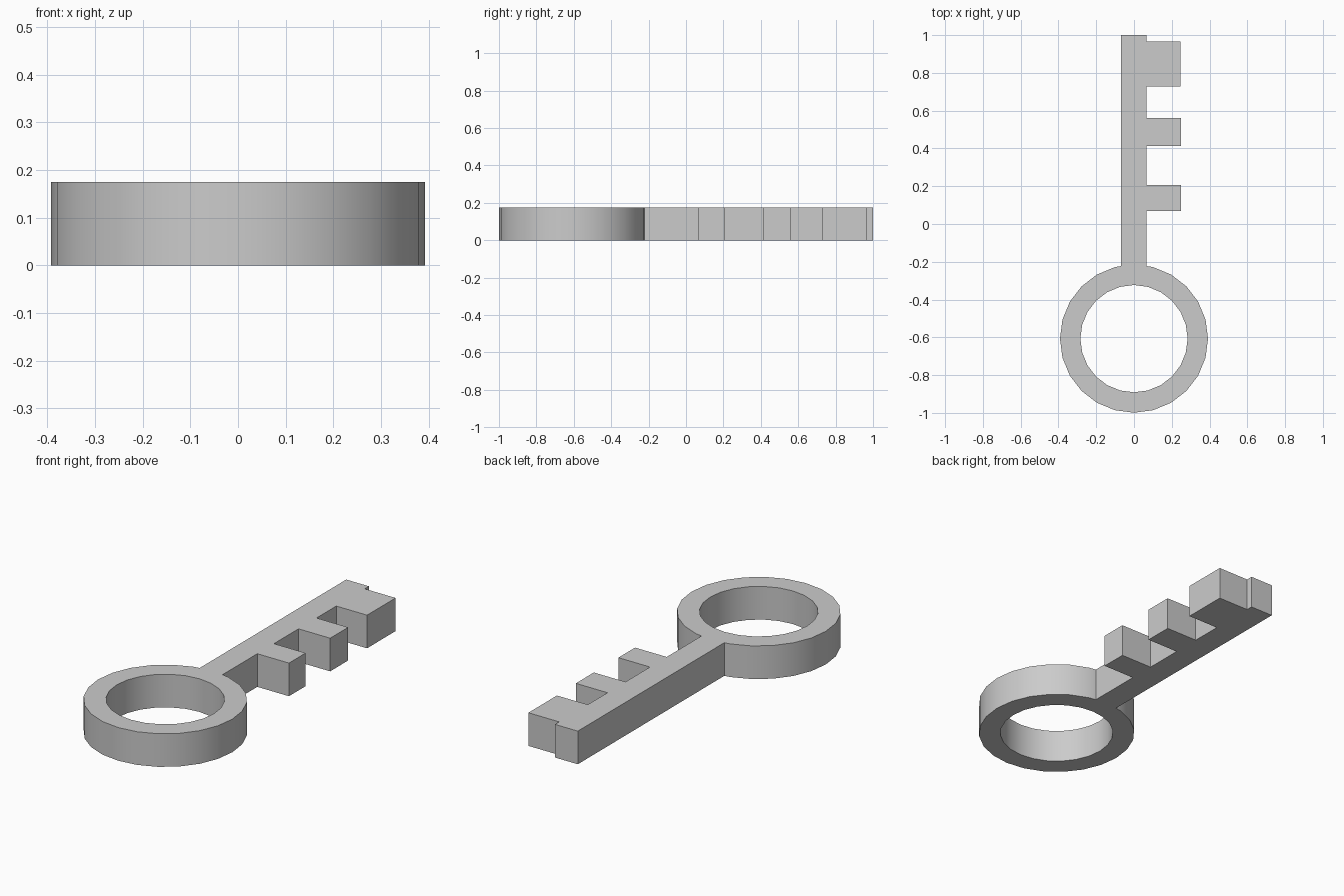
import bpy, bmesh, math

if "Cube" in bpy.data.objects:
    bpy.data.objects.remove(bpy.data.objects["Cube"])

HEIGHT = 0.175
CY, R_OUT, R_IN, SIDES = -0.607, 0.392, 0.284, 24
SHAFT_L, SHAFT_R = -0.068, 0.065
# each tooth: y start, y end, x tip
TEETH = [(0.068, 0.207, 0.25), (0.412, 0.562, 0.25), (0.727, 0.965, 0.245)]


def ring_point(radius, i):
    a = math.pi / 2 + 2 * math.pi * i / SIDES
    return (radius * math.cos(a), CY + radius * math.sin(a))


# Outer outline: bow ring, then up the toothed side of the shaft and back down
neck_y = CY + R_OUT * 0.981
outer = [(SHAFT_L, neck_y)] + [ring_point(R_OUT, i) for i in range(1, SIDES)]
outer.append((SHAFT_R, neck_y))
for y0, y1, tip in TEETH:
    outer += [(SHAFT_R, y0), (tip, y0), (tip, y1), (SHAFT_R, y1)]
outer += [(SHAFT_R, 1.0), (SHAFT_L, 1.0)]
# Hole in the bow
hole = [ring_point(R_IN, i) for i in range(SIDES)]

# Fill the flat profile and extrude it upwards
bm = bmesh.new()
edges = []
for loop in (outer, hole):
    vs = [bm.verts.new((x, y, 0)) for x, y in loop]
    edges += [bm.edges.new((vs[i - 1], vs[i])) for i in range(len(vs))]
bmesh.ops.triangle_fill(bm, edges=edges, use_beauty=True)
res = bmesh.ops.extrude_face_region(bm, geom=bm.faces[:], use_keep_orig=True)
top = [g for g in res["geom"] if isinstance(g, bmesh.types.BMVert)]
bmesh.ops.translate(bm, verts=top, vec=(0, 0, HEIGHT))
bmesh.ops.recalc_face_normals(bm, faces=bm.faces[:])
mesh = bpy.data.meshes.new("key")
bm.to_mesh(mesh)
bm.free()

key = bpy.data.objects.new("key", mesh)
bpy.context.collection.objects.link(key)
grey = bpy.data.materials.new("grey_metal")
grey.diffuse_color = (0.6, 0.6, 0.6, 1)
grey.use_nodes = True
grey.node_tree.nodes["Principled BSDF"].inputs["Base Color"].default_value = grey.diffuse_color
mesh.materials.append(grey)

# Smooth round walls, crisp corners
bpy.context.view_layer.objects.active = key
key.select_set(True)
bpy.ops.object.shade_smooth_by_angle(angle=math.radians(30))
